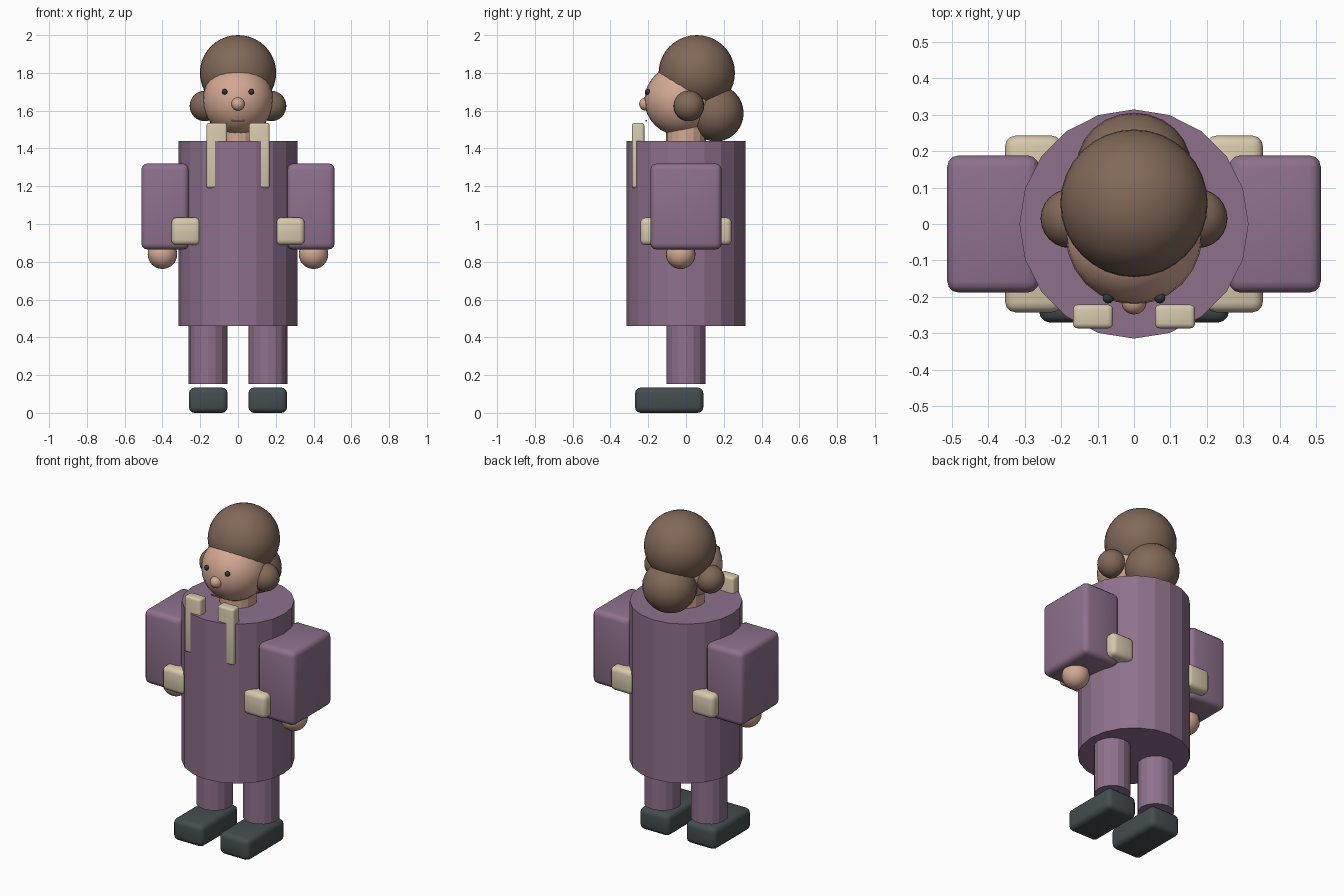
import bpy, bmesh
from mathutils import Vector, Matrix

if "Cube" in bpy.data.objects:
    bpy.data.objects.remove(bpy.data.objects["Cube"])


def material(name, rgb):
    m = bpy.data.materials.new(name)
    m.diffuse_color = (*rgb, 1)
    m.use_nodes = True
    m.node_tree.nodes["Principled BSDF"].inputs["Base Color"].default_value = m.diffuse_color
    return m


purple = material("purple_cloth", (0.27, 0.165, 0.265))
skin = material("skin", (0.65, 0.39, 0.29))
hair = material("brown_hair", (0.22, 0.14, 0.098))
beige = material("beige_trim", (0.67, 0.58, 0.41))
shoe = material("dark_shoe", (0.058, 0.074, 0.08))
eye = material("eye_dark", (0.028, 0.04, 0.055))
lip = material("lip_brown", (0.35, 0.15, 0.12))


def finish(bm, name, mat, smooth):
    mesh = bpy.data.meshes.new(name)
    for f in bm.faces:
        f.smooth = smooth
    bm.to_mesh(mesh)
    bm.free()
    mesh.materials.append(mat)
    ob = bpy.data.objects.new(name, mesh)
    bpy.context.collection.objects.link(ob)
    return ob


def ball(name, mat, centre, radii, segs=24, rings=16):
    bm = bmesh.new()
    bmesh.ops.create_uvsphere(bm, u_segments=segs, v_segments=rings, radius=1)
    bmesh.ops.scale(bm, vec=Vector(radii), verts=bm.verts)
    bmesh.ops.translate(bm, vec=Vector(centre), verts=bm.verts)
    return finish(bm, name, mat, True)


def column(name, mat, x, y, radius, z0, z1, sides):
    bm = bmesh.new()
    bmesh.ops.create_cone(bm, cap_ends=True, segments=sides, radius1=radius,
                          radius2=radius, depth=z1 - z0,
                          matrix=Matrix.Translation((x, y, (z0 + z1) / 2)))
    return finish(bm, name, mat, False)


def box(name, mat, low, high, bevel=0):
    low, high = Vector(low), Vector(high)
    bm = bmesh.new()
    bmesh.ops.create_cube(bm, size=1)
    bmesh.ops.scale(bm, vec=high - low, verts=bm.verts)
    bmesh.ops.translate(bm, vec=(low + high) / 2, verts=bm.verts)
    if bevel:
        bmesh.ops.bevel(bm, geom=bm.edges[:], offset=bevel, segments=3,
                        profile=0.5, affect='EDGES')
    return finish(bm, name, mat, bevel > 0)


def side_box(name, mat, s, low, high, bevel):
    """Box given for the +x side, mirrored when s is -1."""
    xs = sorted((s * low[0], s * high[0]))
    return box(name, mat, (xs[0], *low[1:]), (xs[1], *high[1:]), bevel)


# Coat, neck and head
column("coat", purple, 0, 0, 0.314, 0.46, 1.44, 20)
column("neck", skin, 0, 0, 0.105, 1.42, 1.56, 16)
ball("head", skin, (0, -0.03, 1.655), (0.187, 0.19, 0.187))
ball("nose", skin, (0, -0.213, 1.635), (0.035, 0.035, 0.035), 16, 10)
box("mouth", lip, (-0.035, -0.214, 1.543), (0.035, -0.206, 1.551))

# Hair cap and rear bun
ball("hair_cap", hair, (0, 0.057, 1.8), (0.202, 0.202, 0.2), 32, 20)
ball("rear_bun", hair, (0, 0.158, 1.587), (0.157, 0.147, 0.15))

# Paired parts
for s, tag in ((-1, "left"), (1, "right")):
    ball(f"{tag}_eye", eye, (s * 0.071, -0.203, 1.7), (0.015,) * 3, 12, 8)
    ball(f"{tag}_side_bun", hair, (s * 0.175, 0.015, 1.625), (0.081,) * 3)
    side_box(f"{tag}_sleeve", purple, s, (0.26, -0.188, 0.865), (0.512, 0.188, 1.32), 0.032)
    side_box(f"{tag}_cuff_bar", beige, s, (0.197, -0.242, 0.888), (0.353, 0.242, 1.034), 0.028)
    side_box(f"{tag}_lapel", beige, s, (0.058, -0.286, 1.19), (0.167, -0.221, 1.535), 0.013)
    ball(f"{tag}_hand", skin, (s * 0.4, -0.028, 0.84), (0.078,) * 3)
    column(f"{tag}_leg", purple, s * 0.158, 0, 0.103, 0.153, 0.47, 16)
    side_box(f"{tag}_shoe", shoe, s, (0.055, -0.27, 0), (0.26, 0.092, 0.134), 0.03)
